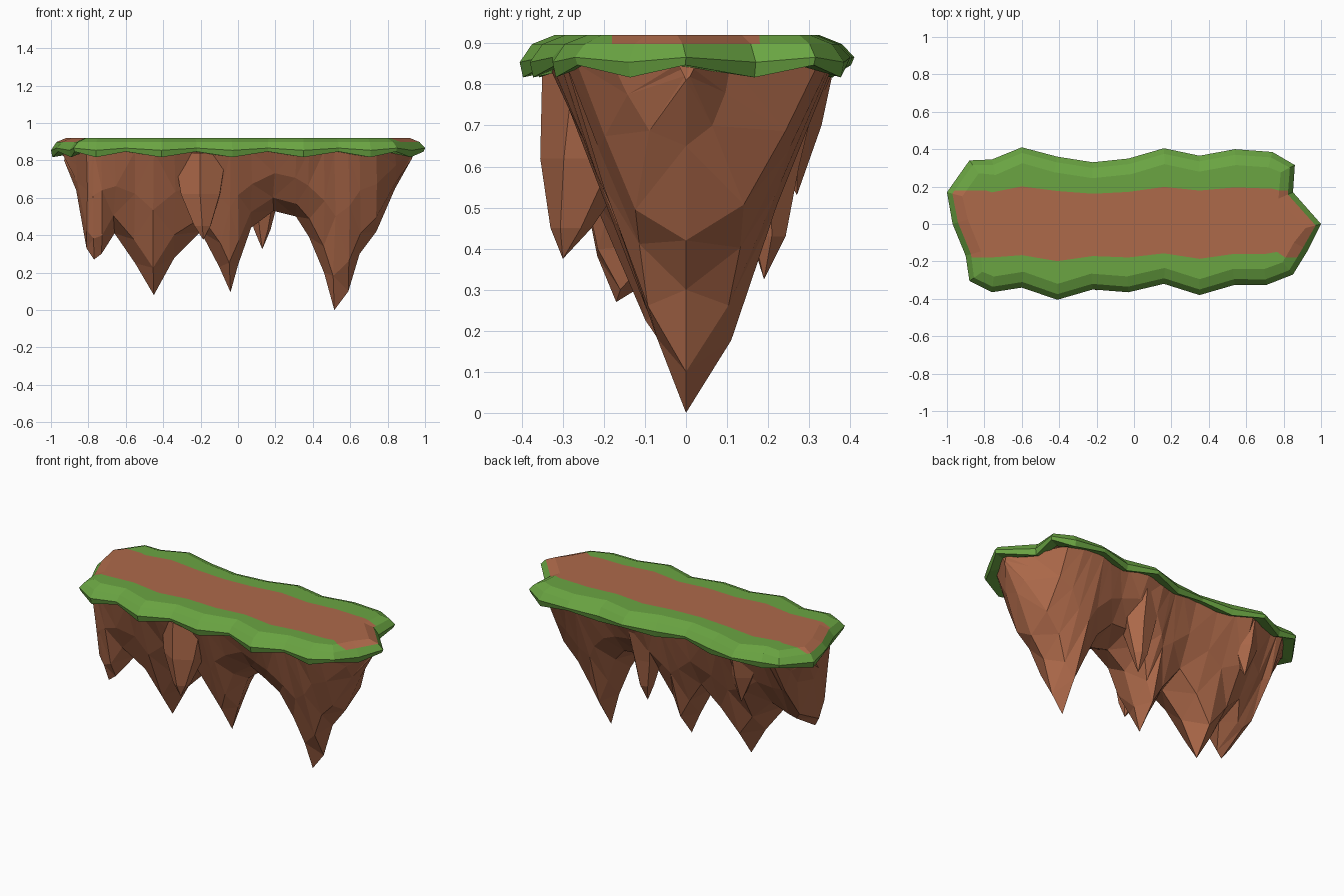
import bpy, bmesh, math, random
from mathutils import Vector

if "Cube" in bpy.data.objects:
    bpy.data.objects.remove(bpy.data.objects["Cube"])

random.seed(4)


def material(name, rgb):
    m = bpy.data.materials.new(name)
    m.diffuse_color = (*rgb, 1)
    m.use_nodes = True
    m.node_tree.nodes["Principled BSDF"].inputs["Base Color"].default_value = m.diffuse_color
    return m


GRASS = material("grass green", (0.145, 0.375, 0.055))
EARTH = material("earth brown", (0.42, 0.142, 0.068))

# island outline seen from above, both from left to right
BACK = [(-1, .17), (-.88, .34), (-.76, .345), (-.6, .41), (-.41, .36), (-.22, .33),
        (-.03, .35), (.16, .405), (.35, .365), (.54, .40), (.74, .385), (.86, .315),
        (.85, .17), (1, 0)]
FRONT = [(-1, .17), (-.97, 0), (-.9, -.17), (-.88, -.305), (-.76, -.365), (-.6, -.34),
         (-.41, -.405), (-.22, -.35), (-.03, -.365), (.16, -.32), (.35, -.38),
         (.54, -.325), (.71, -.325), (.85, -.27), (.93, -.14), (1, 0)]


def edge_y(line, x):
    for (x0, y0), (x1, y1) in zip(line, line[1:]):
        if x0 <= x <= x1:
            return y0 + (y1 - y0) * (x - x0) / (x1 - x0)
    return line[-1][1] if x > 0 else line[0][1]


def finish(bm, name, mats):
    bmesh.ops.recalc_face_normals(bm, faces=bm.faces)
    me = bpy.data.meshes.new(name)
    bm.to_mesh(me)
    bm.free()
    for m in mats:
        me.materials.append(m)
    ob = bpy.data.objects.new(name, me)
    bpy.context.collection.objects.link(ob)
    return ob


def bridge(bm, rings, closed=True):
    for a, b in zip(rings, rings[1:]):
        n = len(a)
        for i in range(n if closed else n - 1):
            j = (i + 1) % n
            bm.faces.new((a[i], a[j], b[j], b[i]))


# grass cap: skirt rings inset from the outline, flat top with the path cut in
def grass_cap():
    bm = bmesh.new()
    loop = [Vector(p) for p in FRONT + BACK[-2:0:-1]]
    n = len(loop)

    def ring(inset, z, zig=0.0):
        out = []
        for i, p in enumerate(loop):
            t = (loop[(i + 1) % n] - loop[i - 1]).normalized()
            q = p + Vector((-t.y, t.x)) * inset
            out.append(bm.verts.new((q.x, q.y, z + (zig if i % 2 else -zig))))
        return out

    rings = [ring(.08, .845), ring(.008, .832, .015), ring(0, .86, .006),
             ring(.03, .898), ring(.085, .92)]
    bridge(bm, rings)
    top = bm.faces.new(rings[-1])
    bmesh.ops.triangulate(bm, faces=[top])

    def cut(co, no):
        faces = [f for f in bm.faces if f.calc_center_median().z > .9]
        geom = faces + list({e for f in faces for e in f.edges}) \
            + list({v for f in faces for v in f.verts})
        bmesh.ops.bisect_plane(bm, geom=geom, plane_co=co, plane_no=no, dist=1e-5)

    for y in (-.18, .18):
        cut((0, y, 0), (0, 1, 0))
    for x, _ in BACK[2:11]:
        cut((x, 0, 0), (1, 0, 0))
    for f in bm.faces:
        c = f.calc_center_median()
        f.material_index = int(c.z > .9 and abs(c.y) < .18)
    # wavy path borders follow the outline
    for v in bm.verts:
        if v.co.z > .919 and abs(abs(v.co.y) - .18) < 1e-4 and abs(v.co.x) < .78:
            line = BACK if v.co.y > 0 else FRONT
            v.co.y = .49 * edge_y(line, v.co.x)
    return finish(bm, "grass_cap", [GRASS, EARTH])


# rock body: V-shaped sections (x, ridge height, ridge y) lofted along x
STATIONS = [(-.93, .80, .12), (-.865, .64, -.02), (-.81, .33, -.15), (-.77, .27, -.17),
            (-.73, .30, -.16), (-.66, .41, -.06), (-.55, .25, 0), (-.45, .08, 0),
            (-.34, .28, 0), (-.2, .42, 0), (-.1, .23, 0), (-.04, .095, 0),
            (.0, .24, 0), (.07, .44, 0), (.19, .53, 0), (.31, .50, 0), (.38, .39, 0),
            (.46, .20, 0), (.515, 0, 0), (.59, .10, 0), (.65, .30, 0), (.74, .42, 0),
            (.84, .65, 0), (.93, .81, 0)]


def rock_body():
    bm = bmesh.new()
    rows = []
    for x, zb, yr in STATIONS:
        yf, yb = (edge_y(l, x / .94) * .9 for l in (FRONT, BACK))
        yr = min(max(yr, yf), yb)
        deep = (.85 - zb) / .85
        levels = [(0, 1), (.4, .93 - .3 * deep), (.8, .64 - .36 * deep)]

        def side(y):
            out = []
            for t, f in levels:
                j = .012 if t else 0
                out.append(bm.verts.new((x + random.uniform(-j, j) * .6,
                                         yr + (y - yr) * f + random.uniform(-j, j),
                                         .85 + (zb - .85) * t + random.uniform(-j, j))))
            return out

        rows.append(side(yf) + [bm.verts.new((x, yr, zb))] + side(yb)[::-1])
    bridge(bm, rows, closed=False)
    for a, b in zip(rows, rows[1:]):
        bm.faces.new((a[0], a[-1], b[-1], b[0]))
    bm.faces.new(rows[0])
    bm.faces.new(rows[-1])
    bmesh.ops.triangulate(bm, faces=bm.faces)
    return finish(bm, "rock_body", [EARTH])


# small hanging rock spike: rings of (x, y, z, radius) ending in a tip
def spike(name, rings, tip, sides=6, turn=0.0):
    bm = bmesh.new()
    loops = []
    for x, y, z, r in rings:
        loops.append([bm.verts.new((x + r * math.cos(a), y + r * math.sin(a), z))
                      for a in (turn + math.tau * i / sides for i in range(sides))])
    bridge(bm, loops)
    bm.faces.new(loops[0])
    end = bm.verts.new(tip)
    for i in range(sides):
        bm.faces.new((loops[-1][i], loops[-1][(i + 1) % sides], end))
    return finish(bm, name, [EARTH])


grass_cap()
rock_body()
spike("front_spike", [(-.2, -.19, .84, .16), (-.2, -.235, .62, .12), (-.19, -.28, .45, .05)],
      (-.185, -.3, .375), turn=.5)
spike("back_spike", [(.13, .2, .84, .14), (.13, .19, .6, .09), (.13, .2, .43, .045)],
      (.13, .19, .325), turn=.2)
spike("back_left_spike", [(-.57, .23, .84, .13), (-.57, .25, .7, .08)],
      (-.57, .27, .53), sides=5, turn=.3)
